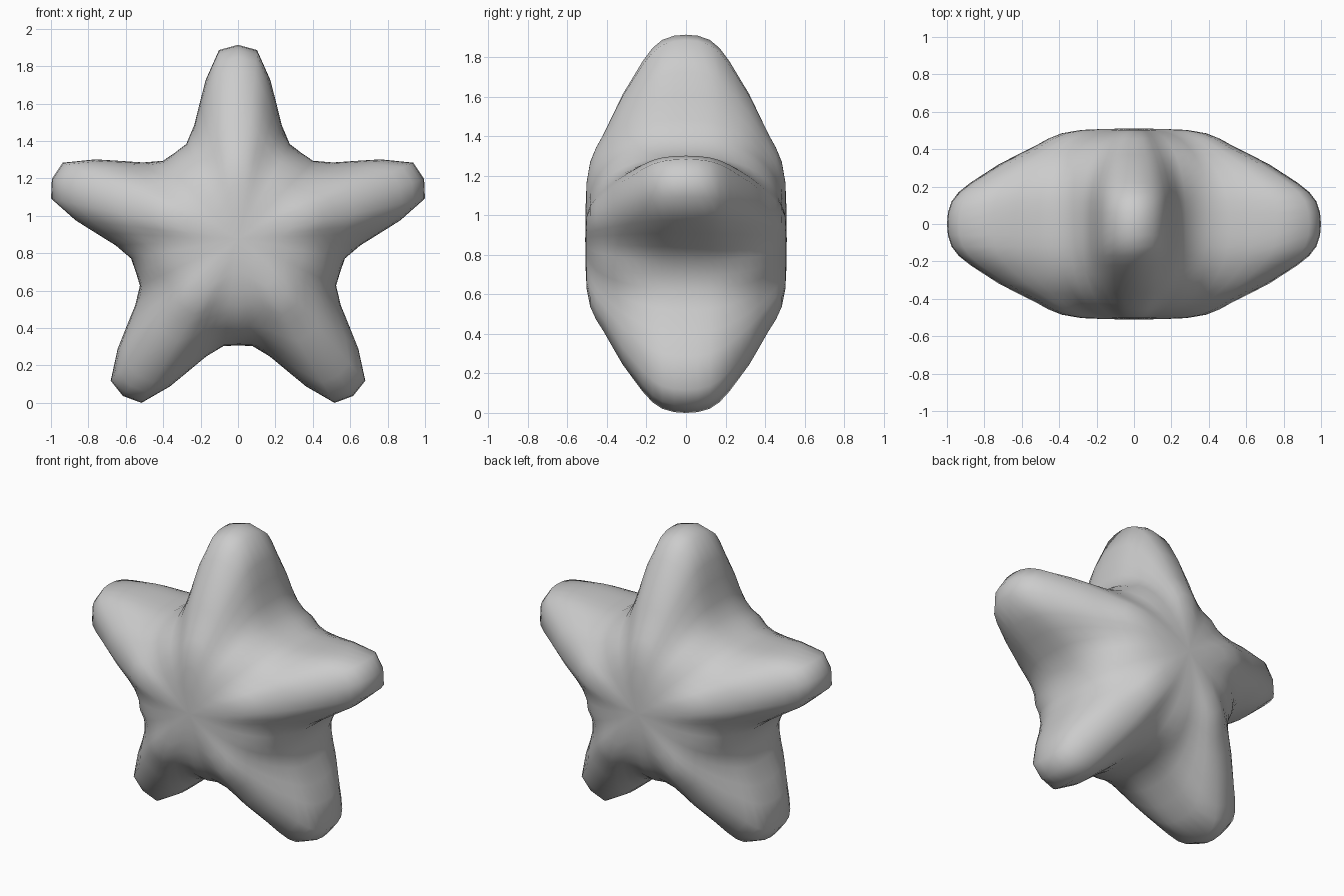
import bpy, bmesh, math

cube = bpy.data.objects.get("Cube")
if cube:
    bpy.data.objects.remove(cube, do_unlink=True)

CENTRE_Z = 0.876
HALF_DEPTH = 0.51

# Half of one arm's outline: degrees from the arm axis, radius
HALF_ARM = [(0, 1.038), (5.7, 1.015), (11.4, 0.867), (15.5, 0.757),
            (21, 0.65), (28.4, 0.577), (36, 0.57)]
# Puffed profile along an arm ridge: half depth, fraction of the outline
RIDGE = [(0.509, 0.14), (0.503, 0.28), (0.485, 0.38), (0.455, 0.45), (0.42, 0.51),
         (0.37, 0.61), (0.32, 0.71), (0.27, 0.79), (0.22, 0.87), (0.17, 0.935),
         (0.12, 0.975), (0.06, 0.995), (0, 1)]

# Full outline of five mirrored arms
arm = [(-a, r) for a, r in HALF_ARM[:0:-1]] + HALF_ARM[:-1]
outline = [(math.radians(72 * k + a), r) for k in range(5) for a, r in arm]


def valley_fraction(depth):
    """Fuller, rounder profile used between the arms."""
    return (1 - (depth / HALF_DEPTH) ** 2.8) ** (1 / 2.8)


def add_ring(bm, y, fraction):
    ring = []
    for angle, radius in outline:
        blend = (1 - math.cos(5 * angle)) / 2
        r = radius * (fraction + (valley_fraction(abs(y)) - fraction) * blend)
        ring.append(bm.verts.new((1.008 * r * math.sin(angle), y,
                                  CENTRE_Z + r * math.cos(angle))))
    return ring


# Star body: rings from the front centre to the back centre
bm = bmesh.new()
levels = [(-d, f) for d, f in RIDGE] + [(d, f) for d, f in RIDGE[-2::-1]]
rings = [add_ring(bm, y, f) for y, f in levels]
n = len(outline)
for a, b in zip(rings, rings[1:]):
    for i in range(n):
        j = (i + 1) % n
        bm.faces.new((a[i], a[j], b[j], b[i]))
for ring, y in ((rings[0], -HALF_DEPTH), (rings[-1], HALF_DEPTH)):
    pole = bm.verts.new((0, y, CENTRE_Z))
    for i in range(n):
        bm.faces.new((ring[i], ring[(i + 1) % n], pole))
bmesh.ops.recalc_face_normals(bm, faces=bm.faces[:])
for face in bm.faces:
    face.smooth = True

mesh = bpy.data.meshes.new("star_body")
bm.to_mesh(mesh)
bm.free()
star = bpy.data.objects.new("star_body", mesh)
bpy.context.collection.objects.link(star)

# Plain grey
grey = bpy.data.materials.new("light_grey")
grey.use_nodes = True
colour = (0.6, 0.6, 0.6, 1)
grey.diffuse_color = colour
grey.node_tree.nodes["Principled BSDF"].inputs["Base Color"].default_value = colour
mesh.materials.append(grey)
